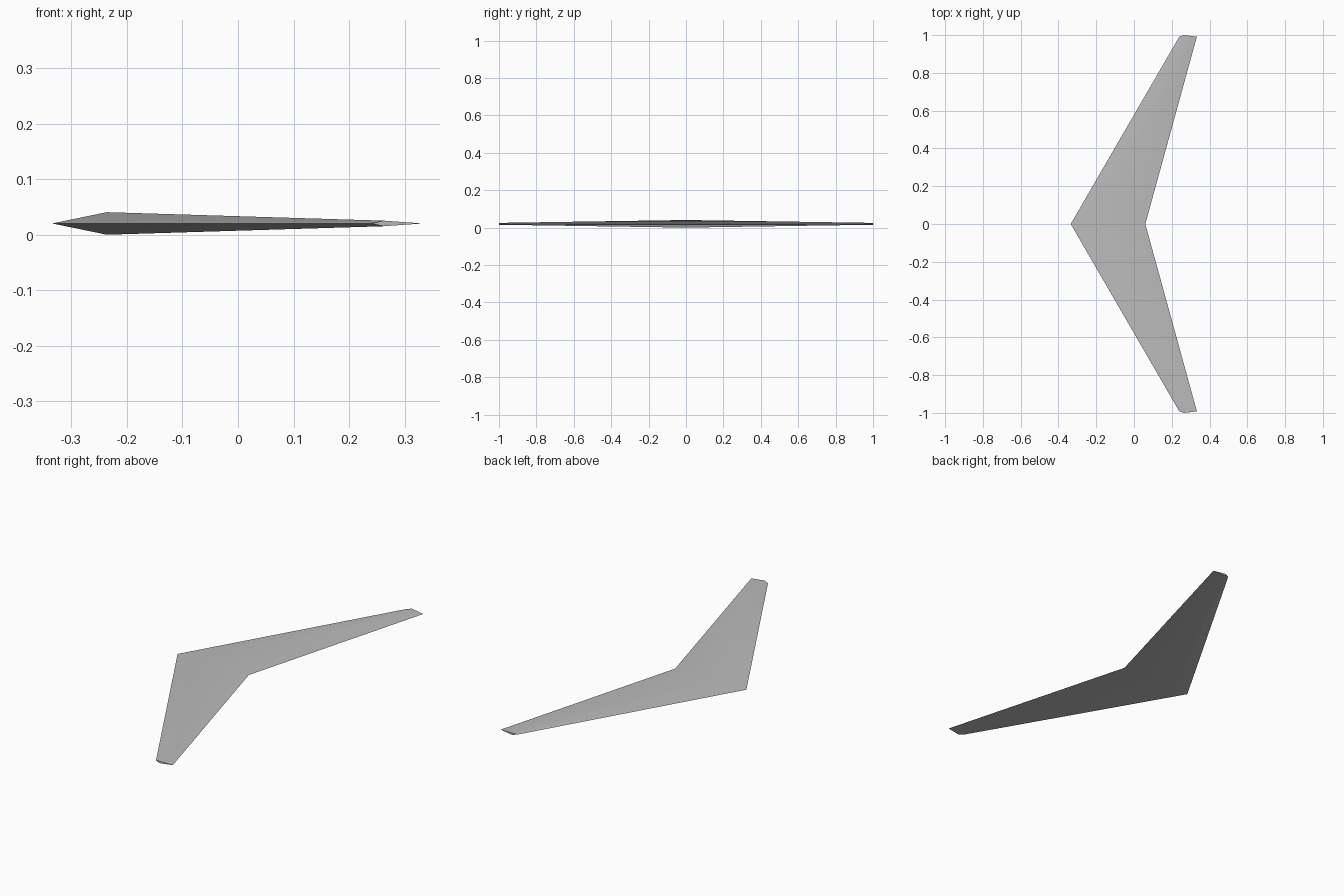
import bpy
import bmesh

cube = bpy.data.objects.get("Cube")
if cube:
    bpy.data.objects.remove(cube, do_unlink=True)

# Wing material
grey = bpy.data.materials.new("light_grey")
grey.use_nodes = True
colour = (0.5, 0.5, 0.5, 1)
grey.diffuse_color = colour
grey.node_tree.nodes["Principled BSDF"].inputs["Base Color"].default_value = colour

MID = 0.0205


def section(bm, lead, trail, half, y, bow):
    """Ring of a wedge aerofoil: leading edge, upper ridge, trailing edge, lower ridge."""
    ridge = lead + 0.25 * (trail - lead)
    points = [(lead, 0, y - bow), (ridge, half, y), (trail, 0, y - bow), (ridge, -half, y)]
    return [bm.verts.new((x, py, MID + z)) for x, z, py in points]


# Half of the swept wing, from root to tip
bm = bmesh.new()
root = section(bm, -0.335, 0.06, 0.0203, 0, 0)
tip = section(bm, 0.24, 0.333, 0.005, 1, 0.008)
for i in range(4):
    j = (i + 1) % 4
    bm.faces.new((root[i], tip[i], tip[j], root[j]))

# Slightly bowed tip cap, folded along the ridge line
bm.faces.new((tip[0], tip[3], tip[1]))
bm.faces.new((tip[1], tip[3], tip[2]))

# Mirror to the other half and weld the root
copy = bmesh.ops.duplicate(bm, geom=bm.verts[:] + bm.edges[:] + bm.faces[:])["geom"]
for v in (g for g in copy if isinstance(g, bmesh.types.BMVert)):
    v.co.y = -v.co.y
bmesh.ops.reverse_faces(bm, faces=[g for g in copy if isinstance(g, bmesh.types.BMFace)])
bmesh.ops.remove_doubles(bm, verts=bm.verts[:], dist=0.0005)
bmesh.ops.recalc_face_normals(bm, faces=bm.faces[:])

# Smooth over the ridges, keep leading, trailing and tip edges crisp
for f in bm.faces:
    f.smooth = True
for e in bm.edges:
    a, b = e.link_faces
    e.smooth = a.normal.z * b.normal.z > 0 and abs(a.normal.y - b.normal.y) < 0.5

mesh = bpy.data.meshes.new("swept_wing")
bm.to_mesh(mesh)
bm.free()
mesh.materials.append(grey)
wing = bpy.data.objects.new("swept_wing", mesh)
bpy.context.collection.objects.link(wing)
